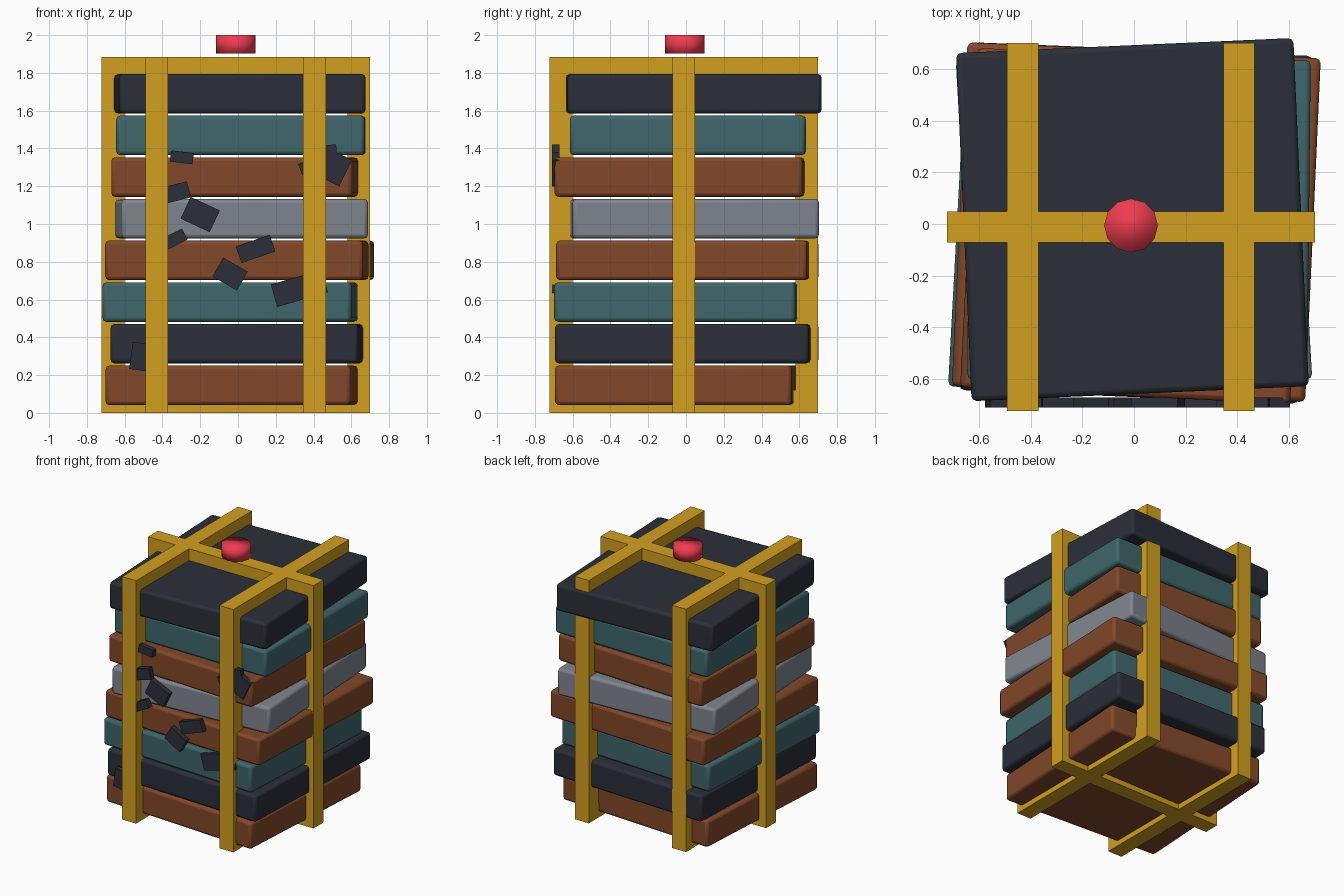
import bpy, math
from mathutils import Matrix

if "Cube" in bpy.data.objects:
    bpy.data.objects.remove(bpy.data.objects["Cube"])


def material(name, rgb):
    m = bpy.data.materials.new(name)
    m.diffuse_color = (*rgb, 1)
    m.use_nodes = True
    m.node_tree.nodes["Principled BSDF"].inputs["Base Color"].default_value = m.diffuse_color
    return m


GOLD = material("gold", (0.65, 0.35, 0.014))
DARK = material("dark", (0.024, 0.028, 0.04))
TEAL = material("teal", (0.05, 0.133, 0.147))
BROWN = material("brown", (0.223, 0.065, 0.023))
GREY = material("grey", (0.216, 0.238, 0.275))
RED = material("red", (0.87, 0.045, 0.08))


def box(name, center, size, mat, rot=(0, 0, 0), bevel=0):
    bpy.ops.mesh.primitive_cube_add(size=1, location=center,
                                    rotation=[math.radians(a) for a in rot])
    ob = bpy.context.object
    ob.name = name
    ob.data.transform(Matrix.Diagonal((*size, 1)))
    ob.data.materials.append(mat)
    if bevel:
        mod = ob.modifiers.new("edge", "BEVEL")
        mod.width = bevel
        mod.segments = 2
        bpy.ops.object.shade_smooth_by_angle()
    return ob


# Stacked slabs, bottom to top: x, y, width, depth, turn, colour
slabs = [
    (-0.016, -0.030, 1.300, 1.255, -3.4, BROWN),
    (0.007, 0.004, 1.312, 1.345, -2.3, DARK),
    (-0.025, -0.025, 1.320, 1.278, -3.1, TEAL),
    (0.009, 0.007, 1.367, 1.330, -2.6, BROWN),
    (0.000, 0.015, 1.305, 1.307, 3.3, GREY),
    (-0.001, -0.008, 1.277, 1.314, -2.9, BROWN),
    (0.019, 0.016, 1.315, 1.248, -0.6, TEAL),
    (-0.006, 0.017, 1.305, 1.347, 2.55, DARK),
]
for i, (x, y, w, d, turn, mat) in enumerate(slabs):
    box(f"slab_{i + 1}", (x, y, 0.146 + 0.2205 * i), (w, d, 0.209), mat,
        (0, 0, turn), 0.02)

# Strap loops: square bars around the stack
T, H, C = 0.12, 1.885, -0.0115
LO, HI = -0.722, 0.699
for side, x in (("left", -0.43), ("right", 0.405)):
    for part, z in (("bottom", T / 2), ("top", H - T / 2)):
        box(f"{side}_strap_{part}", (x, C, z), (T, HI - LO, T), GOLD)
    for part, y in (("front", LO + T / 2), ("back", HI - T / 2)):
        box(f"{side}_strap_{part}", (x, y, H / 2), (T, T, H), GOLD)
for part, z in (("bottom", T / 2), ("top", H - T / 2)):
    box(f"cross_strap_{part}", (C, C, z), (HI - LO, T, T), GOLD)
for part, x in (("left", LO + T / 2), ("right", HI - T / 2)):
    box(f"cross_strap_{part}", (x, C, H / 2), (T, T, H), GOLD)

# Loose chips across the front: x, z, width, height, tilt
chips = [
    (-0.297, 1.353, 0.12, 0.06, -7), (-0.342, 1.163, 0.17, 0.088, 14),
    (-0.200, 1.050, 0.17, 0.127, -25), (-0.335, 0.920, 0.12, 0.066, 27),
    (0.093, 0.868, 0.19, 0.093, 19), (-0.042, 0.735, 0.15, 0.115, -30),
    (0.325, 0.659, 0.28, 0.123, 16), (0.507, 1.300, 0.14, 0.155, -26),
    (0.455, 1.360, 0.14, 0.110, 6), (0.385, 1.310, 0.12, 0.060, 20),
    (-0.497, 0.295, 0.14, 0.145, -8),
]
for i, (x, z, w, h, tilt) in enumerate(chips):
    box(f"chip_{i + 1}", (x, -0.69, z), (w, 0.04, h), DARK, (0, -tilt, 0))

# Round button above the strap crossing
bpy.ops.mesh.primitive_cylinder_add(vertices=12, radius=0.104, depth=0.098,
                                    location=(C, -0.006, 1.951))
button = bpy.context.object
button.name = "button"
button.data.materials.append(RED)
bpy.ops.object.shade_smooth()
